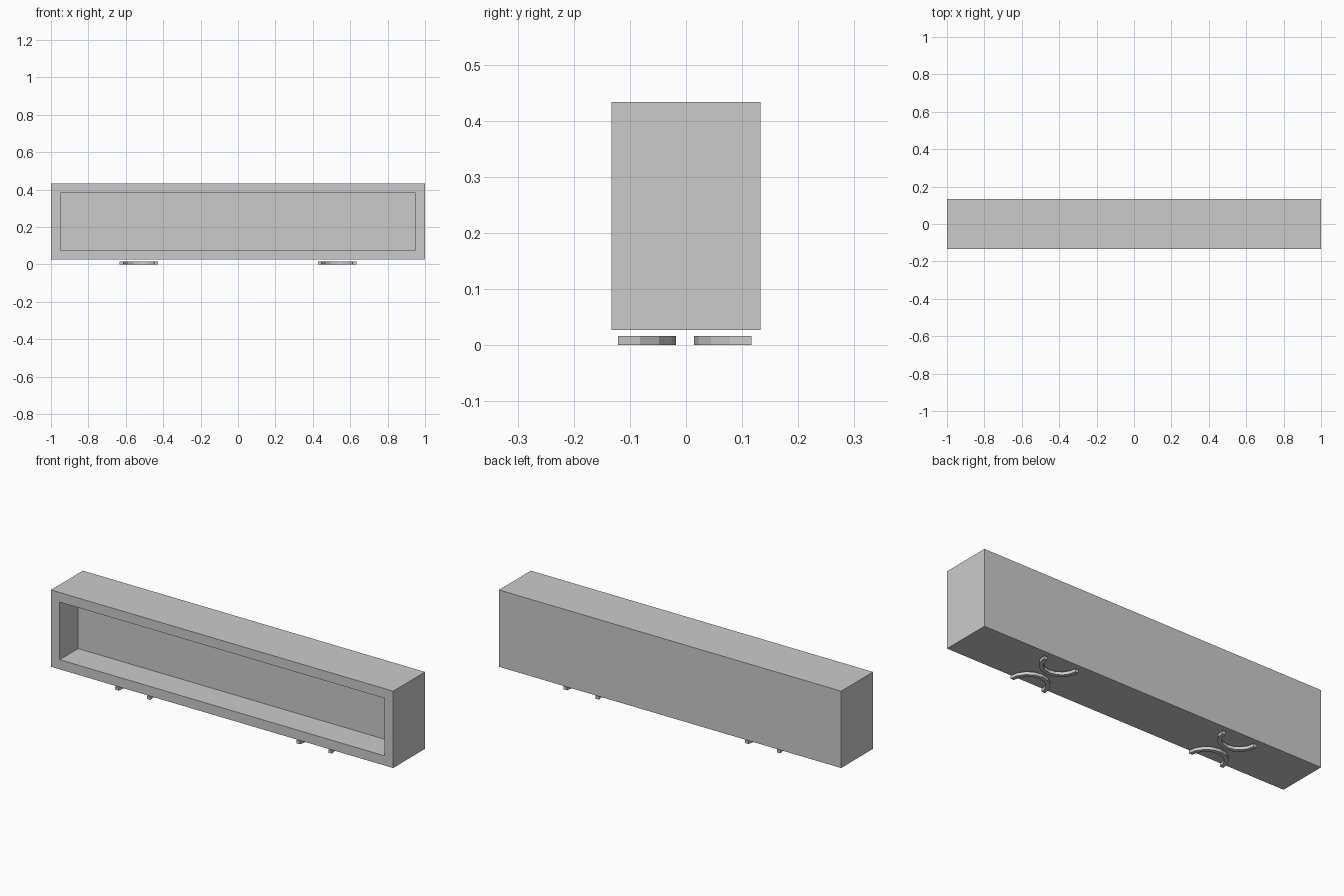
import bpy, bmesh
from math import pi, cos, sin
from mathutils import Matrix

if "Cube" in bpy.data.objects:
    bpy.data.objects.remove(bpy.data.objects["Cube"])


def add_object(name, bm):
    bmesh.ops.recalc_face_normals(bm, faces=bm.faces[:])
    mesh = bpy.data.meshes.new(name)
    bm.to_mesh(mesh)
    bm.free()
    obj = bpy.data.objects.new(name, mesh)
    bpy.context.collection.objects.link(obj)
    return obj


# Cabinet: box with an open recess in the front
bm = bmesh.new()
bmesh.ops.create_cube(bm, size=1, matrix=Matrix.Translation((0, 0, 0.23))
                      @ Matrix.Diagonal((2, 0.266, 0.406, 1)))
bm.normal_update()
front = min(bm.faces, key=lambda f: f.calc_center_median().y)
bmesh.ops.inset_individual(bm, faces=[front], thickness=0.051, use_even_offset=True)
back = bmesh.ops.extrude_discrete_faces(bm, faces=[front])["faces"][0]
bmesh.ops.translate(bm, verts=back.verts[:], vec=(0, 0.154, 0))
add_object("cabinet_box", bm)


# Half-ring foot strip, bulging towards the middle of the cabinet
def half_ring(name, cx, cy, direction, outer=0.103, width=0.02, height=0.016, steps=8):
    bm = bmesh.new()
    rings = []
    for i in range(steps + 1):
        a = pi * i / steps
        rings.append([bm.verts.new((cx + r * cos(a), cy + direction * r * sin(a), z))
                      for r, z in ((outer, 0), (outer, height),
                                   (outer - width, height), (outer - width, 0))])
    for p, q in zip(rings, rings[1:]):
        for j in range(4):
            k = (j + 1) % 4
            bm.faces.new((p[j], p[k], q[k], q[j]))
    bm.faces.new(rings[0])
    bm.faces.new(rings[-1])
    add_object(name, bm)


# Each foot is a pair of half rings standing back to back
for side, cx in (("left", -0.53), ("right", 0.53)):
    half_ring(f"{side}_foot_front", cx, -0.121, 1)
    half_ring(f"{side}_foot_back", cx, 0.117, -1)
